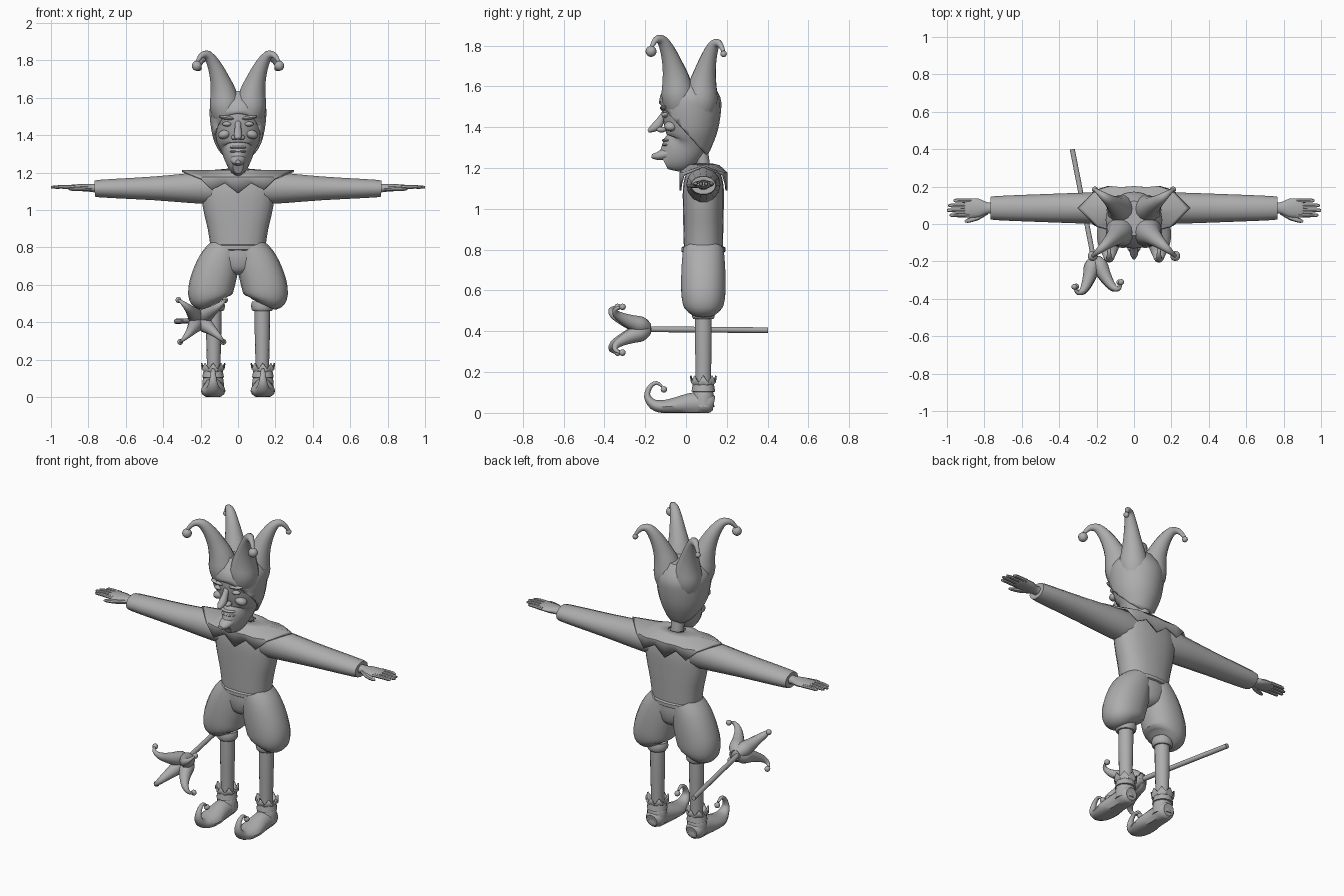
import bpy, bmesh, math
from mathutils import Vector, Matrix

if "Cube" in bpy.data.objects:
    bpy.data.objects.remove(bpy.data.objects["Cube"])

grey = bpy.data.materials.new("plain_grey")
grey.use_nodes = True
COLOUR = (0.42, 0.42, 0.42, 1)
grey.diffuse_color = COLOUR
grey.node_tree.nodes["Principled BSDF"].inputs["Base Color"].default_value = COLOUR

X, Y, Z = Vector((1, 0, 0)), Vector((0, 1, 0)), Vector((0, 0, 1))
MID = 0.085  # depth of the body's centre line


def finish(name, bm, mirror=False, angle=40, thick=0):
    bmesh.ops.recalc_face_normals(bm, faces=bm.faces[:])
    mesh = bpy.data.meshes.new(name)
    bm.to_mesh(mesh)
    bm.free()
    mesh.materials.append(grey)
    ob = bpy.data.objects.new(name, mesh)
    bpy.context.collection.objects.link(ob)
    bpy.ops.object.select_all(action='DESELECT')
    ob.select_set(True)
    bpy.context.view_layer.objects.active = ob
    bpy.ops.object.shade_smooth_by_angle(angle=math.radians(angle))
    if thick:
        ob.modifiers.new("thickness", 'SOLIDIFY').thickness = thick
    if mirror:
        ob.modifiers.new("mirror", 'MIRROR').use_mirror_merge = False
    return ob


def skin(bm, rings, caps=True):
    """Join rings of points with quads."""
    rows = [[bm.verts.new(p) for p in ring] for ring in rings]
    n = len(rows[0])
    for a, b in zip(rows, rows[1:]):
        for i in range(n):
            j = (i + 1) % n
            bm.faces.new((a[i], a[j], b[j], b[i]))
    if caps:
        bm.faces.new(rows[0])
        bm.faces.new(rows[-1])


def smooth_path(keys, steps):
    """Catmull-Rom through the keys, radii included."""
    k = [Vector(p) for p in keys]
    k = [k[0]] + k + [k[-1]]
    out = []
    for i in range(1, len(k) - 2):
        a, b, c, d = k[i - 1:i + 3]
        for s in range(steps):
            t = s / steps
            out.append(b + (c - a) * (t / 2) + (a * 2 - b * 5 + c * 4 - d) * (t * t / 2)
                       + (b * 3 - a - c * 3 + d) * (t ** 3 / 2))
    return out + [k[-2]]


def tube_mesh(keys, side, n=14, steps=3, box=1.0, floor=None):
    """keys: x, y, z, radius along side, radius across it."""
    path = smooth_path(keys, steps)
    rings = []
    for i, p in enumerate(path):
        tan = (path[min(i + 1, len(path) - 1)] - path[max(i - 1, 0)]).to_3d().normalized()
        u = (side - tan * side.dot(tan)).normalized()
        v = tan.cross(u)
        ring = []
        for s in range(n):
            t = math.tau * s / n
            c, w = (math.copysign(abs(f) ** box, f) for f in (math.cos(t), math.sin(t)))
            q = p.to_3d() + u * (c * p[3]) + v * (w * p[4])
            if floor is not None:
                q.z = max(q.z, floor)
            ring.append(q)
        rings.append(ring)
    bm = bmesh.new()
    skin(bm, rings)
    return bm


def tube(name, keys, side=X, mirror=False, **kw):
    return finish(name, tube_mesh(keys, side, **kw), mirror)


def stack(name, keys, mirror=False, x=0, y=MID, **kw):
    """Upright loft; keys: z, x offset, half width, half depth."""
    return tube(name, [(x + dx, y, z, a, b) for z, dx, a, b in keys], X, mirror, **kw)


def ball(name, at, size, mirror=False, tilt=0):
    bm = bmesh.new()
    m = Matrix.Translation(at) @ Matrix.Rotation(tilt, 4, 'Y') @ Matrix.Diagonal((*size, 1))
    bmesh.ops.create_uvsphere(bm, u_segments=14, v_segments=8, radius=1, matrix=m)
    return finish(name, bm, mirror)


def horn(name, origin, axis, out, keys, bell, mirror=False):
    """Curling cap point with a bell; keys: distance out, height along axis, radius."""
    origin, out = Vector(origin), Vector(out).normalized()
    pts = [(*(origin + out * d + axis * h), r, r) for d, h, r in keys]
    tube(name, pts, axis.cross(out), mirror)
    end = Vector(pts[-1][:3]) - axis * bell * 0.7
    ball(name + "_bell", end, (bell,) * 3, mirror)


# Head
SKULL = [(1.235, -.11, .028, .045), (1.265, -.055, .06, .095), (1.31, 0, .085, .10),
         (1.36, .015, .112, .115), (1.42, .02, .128, .13), (1.5, .02, .138, .14),
         (1.56, .025, .132, .13), (1.63, .03, .08, .08)]


def skull(grow=0.0):
    return tube_mesh([(0, y, z, a + grow, b + grow) for z, y, a, b in SKULL], X, n=20)


finish("head", skull())
tube("chin", [(0, -.04, 1.28, .05, .03), (0, -.1, 1.268, .042, .03), (0, -.14, 1.258, .03, .02),
              (0, -.168, 1.258, .012, .01)])
tube("nose", [(0, -.105, 1.475, .016, .012), (0, -.122, 1.44, .017, .018), (0, -.14, 1.41, .022, .024),
              (0, -.165, 1.392, .02, .018), (0, -.186, 1.38, .008, .007)])
ball("nostrils", (.02, -.12, 1.388), (.018, .024, .014), True)
ball("eyes", (.058, -.1, 1.46), (.026, .02, .013), True)
ball("brows", (.06, -.106, 1.494), (.045, .022, .011), True, -.15)
ball("cheekbones", (.072, -.075, 1.405), (.036, .032, .024), True, .3)
for part, z in (("upper_lip", 1.335), ("lower_lip", 1.313)):
    ball(part, (0, -.093, z), (.045, .026, .009))
tube("neck", [(0, .09, 1.17, .038, .034), (0, .07, 1.32, .038, .034)], steps=1)

# Cap: enlarged skull cut along a slanted brim
bm = skull(.013)
bmesh.ops.bisect_plane(bm, geom=bm.verts[:] + bm.edges[:] + bm.faces[:], plane_co=(0, -.13, 1.515),
                       plane_no=(0, .24, .22), clear_inner=True)
finish("cap", bm, thick=.012)
HORN = [(.06, 1.46, .07), (.088, 1.55, .083), (.105, 1.63, .069), (.13, 1.7, .052), (.165, 1.77, .038),
        (.21, 1.825, .026), (.255, 1.828, .016), (.292, 1.79, .009)]
horn("front_cap_horns", (0, .02, 0), Z, (.225, -.195, 0), HORN, .027, True)
horn("back_cap_horns", (0, .025, -.02), Z, (.21, .16, 0), [(d * .9, h, r) for d, h, r in HORN], .016, True)

# Torso and sleeves
stack("torso", [(.79, 0, .145, .095), (.9, 0, .162, .098), (1.0, 0, .185, .1), (1.1, 0, .197, .1),
                (1.17, 0, .18, .085), (1.205, 0, .12, .05)], n=20, box=.85)
tube("sleeves", [(.1, MID, 1.118, .08, .085), (.2, MID, 1.118, .084, .086), (.45, MID, 1.116, .076, .065),
                 (.74, MID, 1.115, .064, .048), (.755, MID, 1.115, .055, .04)], Y, True)

# Collar with pointed hem, built from one quarter of its outline
QUARTER = [(0, -.118, 1.09), (.07, -.112, 1.145), (.14, -.118, 1.108), (.2, -.1, 1.17), (.3, 0, 1.213)]
half = QUARTER + [(x, -y, z) for x, y, z in QUARTER[-2::-1]]
hem = half + [(-x, y, z) for x, y, z in half[-2:0:-1]]
rings = []
for rx, ry, z in ((.05, .045, 1.222), (.15, .08, 1.213)):
    ring = []
    for i in range(len(hem)):
        t = math.tau * i / len(hem) - math.pi / 2
        ring.append((rx * math.cos(t), MID + ry * math.sin(t), z))
    rings.append(ring)
rings.append([(x * .92, MID + y, max(z, 1.178)) for x, y, z in hem])
rings.append([(x, MID + y, z) for x, y, z in hem])
bm = bmesh.new()
skin(bm, rings, caps=False)
finish("collar", bm, thick=.01)

# Hands
tube("palms", [(.73, MID, 1.117, .034, .03), (.78, MID, 1.118, .03, .022), (.83, MID, 1.12, .05, .02),
               (.89, MID, 1.122, .05, .014), (.905, MID, 1.122, .044, .01)], Y, True)
for i, (finger, tip) in enumerate((("index", .985), ("middle", 1.0), ("ring", .993), ("little", .965))):
    y = .047 + i * .026
    tube(finger + "_fingers", [(.87, y, 1.122, .012, .011), (.94, y, 1.124, .011, .01),
                               (tip - .008, y, 1.122, .009, .008), (tip, y, 1.122, .004, .004)],
         Y, True, n=8, steps=2)
tube("thumbs", [(.79, .065, 1.116, .016, .014), (.84, .035, 1.113, .016, .012),
                (.89, .017, 1.112, .011, .009), (.905, .014, 1.112, .005, .004)], Y, True, n=8, steps=2)

# Breeches
stack("waistband", [(.785, 0, .14, .1), (.79, 0, .153, .108), (.81, 0, .153, .108), (.815, 0, .14, .1)],
      n=20, steps=1, box=.9)
stack("hips", [(.8, 0, .145, .1), (.74, 0, .155, .1), (.68, 0, .1, .085), (.655, 0, .03, .05)], n=20)
stack("breeches_legs", [(.8, .065, .08, .1), (.74, .093, .105, .106), (.66, .122, .118, .11),
                        (.57, .147, .12, .108), (.52, .144, .108, .095), (.495, .135, .065, .062)],
      True, n=18, box=.9)
stack("knee_bands", [(.46, 0, .05, .05), (.47, 0, .057, .056), (.49, 0, .06, .058), (.51, 0, .055, .055)],
      True, x=.13)

# Stockings, ankle ruffs and curled shoes
FOOT = .133
stack("stockings", [(.08, 0, .035, .038), (.2, 0, .037, .039), (.36, 0, .041, .042), (.48, 0, .042, .042)],
      True, x=.13)
bm = bmesh.new()
rings = []
for r, low, high in ((.042, .1, .1), (.058, .105, .105), (.052, .135, .14), (.066, .148, .18)):
    rings.append([(FOOT + r * math.sin(math.tau * i / 16), MID + r * math.cos(math.tau * i / 16),
                   low if i % 2 else high) for i in range(16)])
skin(bm, rings, caps=False)
finish("ankle_ruffs", bm, True, thick=.008)
stack("shoe_uppers", [(.03, 0, .058, .055), (.09, 0, .056, .052), (.115, 0, .046, .044)], True, x=FOOT)
SHOE = [(.137, .045, .035, .035), (.11, .048, .054, .052), (.03, .045, .054, .055), (-.05, .035, .066, .042),
        (-.11, .03, .058, .034), (-.16, .042, .038, .026), (-.19, .082, .022, .016), (-.176, .128, .014, .012),
        (-.145, .147, .01, .009), (-.117, .13, .007, .006)]
tube("shoes", [(FOOT, *row) for row in SHOE], X, True, floor=0.0)
ball("shoe_bells", (FOOT, -.108, .115), (.016, .016, .016), True)

# Jester's staff with a four-horned head
tube("staff_rod", [(-.33, .4, .405, .014, .014), (-.215, -.19, .41, .014, .014)], Z, n=10, steps=1)
HEAD = (-.208, -.18, .412)
AXIS = Vector((.1, -1, 0)).normalized()
ball("staff_knob", Vector(HEAD) + AXIS * .035, (.05, .045, .05))
STAFF_HORN = [(.005, .01, .03), (.028, .045, .042), (.05, .09, .036), (.078, .135, .027), (.11, .17, .019),
              (.145, .178, .011), (.165, .155, .006)]
for side, sx in (("left", 1), ("right", -1)):
    for level, sz in (("upper", .85), ("lower", -1)):
        horn(f"staff_{level}_{side}_horn", HEAD, AXIS, X * sx - AXIS * (AXIS.x * sx) + Z * sz,
             STAFF_HORN, .016)
